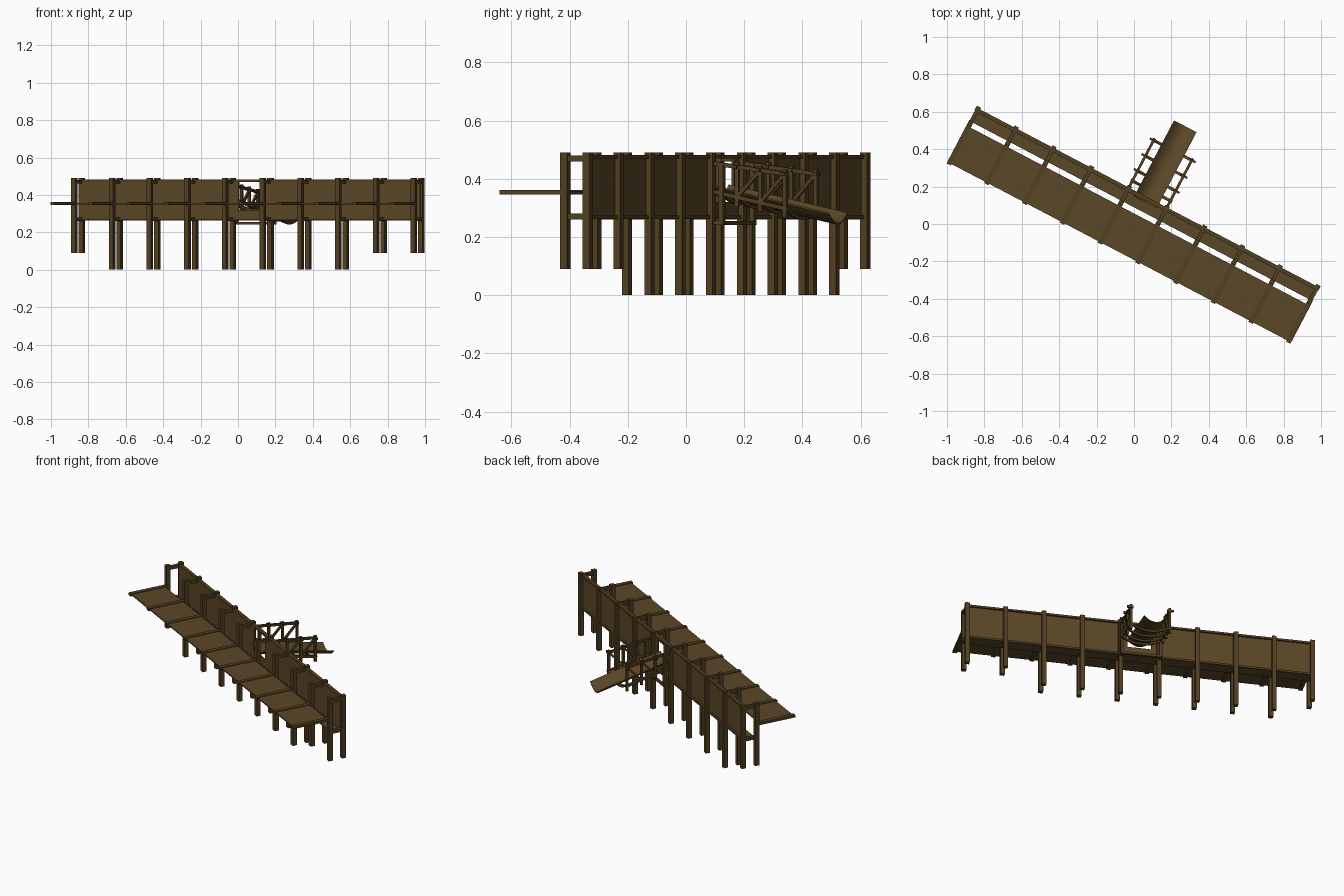
import bpy, bmesh, math
from mathutils import Vector, Matrix

if "Cube" in bpy.data.objects:
    bpy.data.objects.remove(bpy.data.objects["Cube"])


def material(name, rgb):
    m = bpy.data.materials.new(name)
    m.use_nodes = True
    m.diffuse_color = (*rgb, 1)
    m.node_tree.nodes["Principled BSDF"].inputs["Base Color"].default_value = (*rgb, 1)
    return m


PLANK = material("plank_brown", (0.105, 0.063, 0.02))
BEAM = material("beam_brown", (0.085, 0.05, 0.016))
TURN = Matrix.Rotation(math.radians(-27.7), 4, 'Z')  # run of the flume


def finish(name, bm, mat):
    bmesh.ops.recalc_face_normals(bm, faces=bm.faces)
    bm.transform(TURN)
    me = bpy.data.meshes.new(name)
    bm.to_mesh(me)
    bm.free()
    me.materials.append(mat)
    ob = bpy.data.objects.new(name, me)
    bpy.context.collection.objects.link(ob)
    return ob


def box(name, u0, u1, v0, v1, z0, z1, mat):
    bm = bmesh.new()
    bmesh.ops.create_cube(bm, size=1, matrix=Matrix.LocRotScale(
        Vector((u0 + u1, v0 + v1, z0 + z1)) / 2, None, Vector((u1 - u0, v1 - v0, z1 - z0))))
    return finish(name, bm, mat)


def beam(name, a, b, w=0.014, mat=BEAM):
    a, b = Vector(a), Vector(b)
    d = b - a
    bm = bmesh.new()
    bmesh.ops.create_cube(bm, size=1, matrix=Matrix.LocRotScale(
        (a + b) / 2, d.to_track_quat('Z', 'Y'), Vector((w, w, d.length))))
    return finish(name, bm, mat)


BAY, HALF = 0.2278, 0.013
FRONT, BACK = 0.07, 0.157
frames = [(i - 4.5) * BAY for i in range(10)]

# Post frames with cross bars
for i, u in enumerate(frames):
    foot = 0.09 if i in (0, 8, 9) else 0
    for side, v in (("front", FRONT), ("back", BACK)):
        box(f"{side}_post", u - HALF, u + HALF, v - HALF, v + HALF, foot, 0.49, BEAM)
    for z in (0.26, 0.46):
        box("cross_bar", u - 0.01, u + 0.01, FRONT, BACK, z, z + 0.02, BEAM)
    box("walkway_bar", u - HALF, u + HALF, -0.178, FRONT, 0.346, 0.362, BEAM)

# Walkway, trough floor and back wall
end = frames[-1]
box("walkway", -end, end, -0.17, 0.05, 0.35, 0.358, PLANK)
box("trough_floor", -end, end, 0.079, 0.15, 0.262, 0.27, PLANK)
for i, u in enumerate(frames[:-1]):
    if i != 4:
        box("back_wall", u, u + BAY, 0.14, 0.15, 0.262, 0.478, PLANK)
for s in (-1, 1):
    lo, hi = sorted((s * 0.07, s * BAY / 2))
    box("outlet_side_wall", lo, hi, 0.14, 0.15, 0.262, 0.478, PLANK)
box("outlet_sill", -0.07, 0.07, 0.14, 0.15, 0.262, 0.32, PLANK)
for z in (0.262, 0.47):
    box("wall_rail", -end, end, 0.138, 0.16, z, z + 0.012, BEAM)


# Curved spillway chute and its ribs
def chute_z(v):
    return 0.34 - 0.21 * (v - 0.15)


def curved_strip(name, v0, v1, width, thick, drop, mat):
    bm = bmesh.new()
    rows = []
    for v in (v0, v1):
        for off in (0, -thick):
            rows.append([bm.verts.new((width * t / 6, v,
                         chute_z(v) + 0.036 * (t / 6) ** 2 + off - drop))
                         for t in range(-6, 7)])
    a, b, c, d = rows
    for p, q in ((a, c), (b, d), (a, b), (c, d)):
        for k in range(12):
            bm.faces.new((p[k], p[k + 1], q[k + 1], q[k]))
    for k in (0, 12):
        bm.faces.new((a[k], b[k], d[k], c[k]))
    ob = finish(name, bm, mat)
    bpy.ops.object.select_all(action='DESELECT')
    bpy.context.view_layer.objects.active = ob
    ob.select_set(True)
    bpy.ops.object.shade_smooth_by_angle()


curved_strip("chute", 0.13, 0.59, 0.068, 0.006, 0, PLANK)
stations = (0.2, 0.26, 0.35, 0.445)
for v in stations:
    curved_strip("chute_rib", v - 0.008, v + 0.008, 0.115, 0.012, 0.006, BEAM)

# Side trusses of the chute
for s in (-1, 1):
    u = s * 0.115

    def low(v):
        return (u, v, chute_z(v) + 0.02)

    def high(v):
        return (u, v, 0.455 - 0.13 * (v - 0.15))

    beam("truss_top_rail", high(0.16), high(0.455))
    beam("truss_bottom_rail", low(0.16), low(0.455))
    beam("truss_foot", (u, 0.2, 0.242), high(0.2), 0.018)
    for v in stations[1:]:
        beam("truss_post", (u, v, chute_z(v) - 0.012), (u, v, high(v)[2] + 0.015))
        beam("truss_peg", (s * 0.1, v, high(v)[2]), (s * 0.138, v, high(v)[2]), 0.012)
    for p, q in zip(stations[1:], stations[2:]):
        beam("truss_brace", low(p), high(q), 0.012)
    beam("foot_strut", (u, 0.16, 0.25), (u, 0.21, 0.25), 0.014)
beam("foot_tie", (-0.125, 0.2, 0.248), (0.125, 0.2, 0.248), 0.014)
